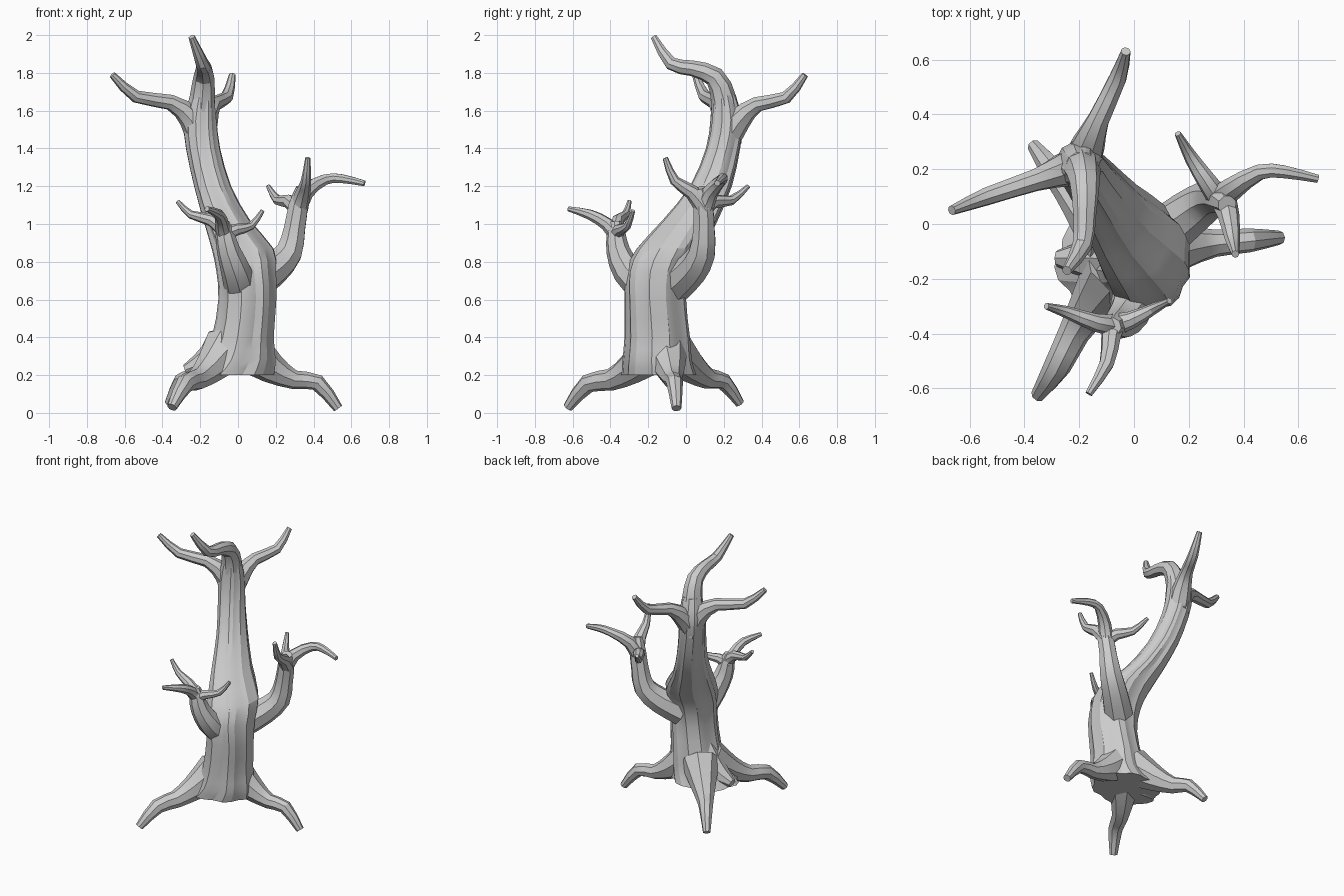
import bpy, bmesh, math
from mathutils import Vector

cube = bpy.data.objects.get("Cube")
if cube:
    bpy.data.objects.remove(cube, do_unlink=True)

bark = bpy.data.materials.new("pale_grey_bark")
bark.use_nodes = True
grey = (0.6, 0.6, 0.6, 1)
bark.diffuse_color = grey
bark.node_tree.nodes["Principled BSDF"].inputs["Base Color"].default_value = grey


def smooth_path(pts, steps):
    """Catmull-Rom resampling of equal-length tuples."""
    pts = [Vector(p) for p in pts]
    ext = [pts[0] * 2 - pts[1]] + pts + [pts[-1] * 2 - pts[-2]]
    out = []
    for a, b, c, d in zip(ext, ext[1:], ext[2:], ext[3:]):
        for i in range(steps):
            t = i / steps
            out.append((b * 2 + (c - a) * t + (a * 2 - b * 5 + c * 4 - d) * t * t
                        + (b * 3 - a - c * 3 + d) * t ** 3) / 2)
    return out + [pts[-1]]


def loft(name, rings, angle=32):
    """Skin closed rings of points and cap both ends."""
    bm = bmesh.new()
    loops = [[bm.verts.new(p) for p in ring] for ring in rings]
    n = len(loops[0])
    for lo, hi in zip(loops, loops[1:]):
        for i in range(n):
            j = (i + 1) % n
            bm.faces.new((lo[i], lo[j], hi[j], hi[i]))
    bm.faces.new(loops[0][::-1])
    bm.faces.new(loops[-1])
    bmesh.ops.recalc_face_normals(bm, faces=bm.faces)
    mesh = bpy.data.meshes.new(name)
    bm.to_mesh(mesh)
    bm.free()
    mesh.materials.append(bark)
    ob = bpy.data.objects.new(name, mesh)
    bpy.context.collection.objects.link(ob)
    bpy.ops.object.select_all(action='DESELECT')
    ob.select_set(True)
    bpy.context.view_layer.objects.active = ob
    bpy.ops.object.shade_smooth_by_angle(angle=math.radians(angle))
    return ob


def limb(name, pts, sides=8, steps=2):
    """Tapered tube through (x, y, z, radius) points."""
    path = smooth_path(pts, steps)
    pos = [p.to_3d() for p in path]
    rings, side = [], None
    for i, p in enumerate(path):
        tan = (pos[min(i + 1, len(pos) - 1)] - pos[max(i - 1, 0)]).normalized()
        if side is None:
            side = tan.orthogonal()
        side = (side - tan * side.dot(tan)).normalized()
        up = tan.cross(side)
        rings.append([pos[i] + p[3] * (side * math.cos(a) + up * math.sin(a))
                      for a in (math.tau * k / sides for k in range(sides))])
    return loft(name, rings)


# Trunk: horizontal sections (x, y, z, half width, half depth) with bark ridges
trunk = [(-.05, -.14, .2, .235, .195), (0, -.15, .28, .195, .18), (.025, -.15, .4, .16, .17),
         (.05, -.16, .6, .15, .16), (.045, -.145, .75, .155, .17), (.025, -.085, .87, .16, .175),
         (-.06, .02, 1.02, .12, .145), (-.135, .13, 1.2, .095, .11), (-.185, .195, 1.4, .088, .09),
         (-.2, .215, 1.55, .085, .085), (-.19, .2, 1.68, .062, .062)]
ridges = (1, 1.05, 1.0, .93, 1.03, 1.02, .95, 1.04)
count = 24
rings = []
for x, y, z, w, d in smooth_path(trunk, 2):
    ring = []
    for k in range(count):
        a = math.tau * k / count + .1 * math.sin(z * 4)
        r = ridges[k % len(ridges)]
        ring.append((x + w * r * math.cos(a), y + d * r * math.sin(a), z))
    rings.append(ring)
loft("trunk", rings, 22)

# Crown: leader bending forward, and two side boughs
limb("crown_leader", [(-.2, .215, 1.5, .08), (-.19, .2, 1.66, .068), (-.18, .15, 1.78, .055),
                      (-.18, .03, 1.825, .042), (-.19, -.08, 1.85, .036), (-.245, -.17, 1.99, .018)])
limb("crown_bough_right", [(-.19, .22, 1.42, .075), (-.25, .2, 1.56, .065), (-.36, .16, 1.645, .042),
                           (-.54, .1, 1.675, .034), (-.665, .05, 1.79, .018)])
limb("crown_bough_back", [(-.2, .2, 1.42, .075), (-.17, .28, 1.55, .065), (-.13, .38, 1.635, .042),
                          (-.06, .53, 1.67, .034), (-.03, .63, 1.79, .018)])

# Left branch with three twigs
limb("left_branch", [(.08, -.06, .68, .1), (.19, .03, .76, .088), (.27, .085, .85, .075),
                     (.3, .095, .98, .06), (.32, .09, 1.1, .055), (.34, .07, 1.19, .035)])
limb("left_twig_outer", [(.31, .09, 1.06, .05), (.36, .13, 1.17, .043), (.46, .19, 1.235, .03),
                         (.55, .19, 1.24, .025), (.67, .165, 1.215, .016)])
limb("left_twig_front", [(.32, .1, 1.08, .052), (.345, .03, 1.17, .04), (.36, -.06, 1.23, .027),
                         (.37, -.11, 1.35, .014)])
limb("left_twig_back", [(.32, .08, 1.07, .045), (.27, .15, 1.12, .037), (.21, .24, 1.125, .026),
                        (.16, .33, 1.2, .012)])

# Front branch with three twigs
limb("front_branch", [(.02, -.2, .64, .09), (-.01, -.31, .75, .08), (-.05, -.36, .86, .063),
                      (-.07, -.37, .95, .05), (-.08, -.375, 1.01, .034)])
limb("front_twig_forward", [(-.07, -.36, .93, .045), (-.085, -.42, 1.0, .036), (-.1, -.51, 1.05, .028),
                            (-.165, -.62, 1.08, .014)])
limb("front_twig_right", [(-.06, -.37, .95, .042), (-.14, -.36, 1.02, .033), (-.25, -.32, 1.05, .022),
                          (-.32, -.3, 1.12, .012)])
limb("front_twig_left", [(-.08, -.37, .94, .042), (-.01, -.35, .97, .032), (.07, -.31, .99, .021),
                         (.13, -.28, 1.07, .012)])

# Roots: flared shoulders, bent knees and blunt tips
limb("root_left", [(.06, -.11, .33, .12), (.18, -.085, .235, .082), (.3, -.07, .175, .05),
                   (.42, -.06, .16, .044), (.53, -.05, .024, .026)])
limb("root_front", [(-.06, -.17, .34, .13), (-.15, -.29, .235, .085), (-.22, -.4, .175, .058),
                    (-.28, -.52, .155, .05), (-.35, -.625, .03, .027)])
limb("root_back", [(-.06, -.08, .34, .13), (-.16, .03, .24, .085), (-.24, .12, .18, .055),
                   (-.3, .2, .165, .045), (-.365, .285, .05, .025)])
# Low buttress between the two right roots
limb("root_buttress", [(-.02, -.14, .42, .1), (-.14, -.13, .285, .085), (-.28, -.125, .225, .03)])
